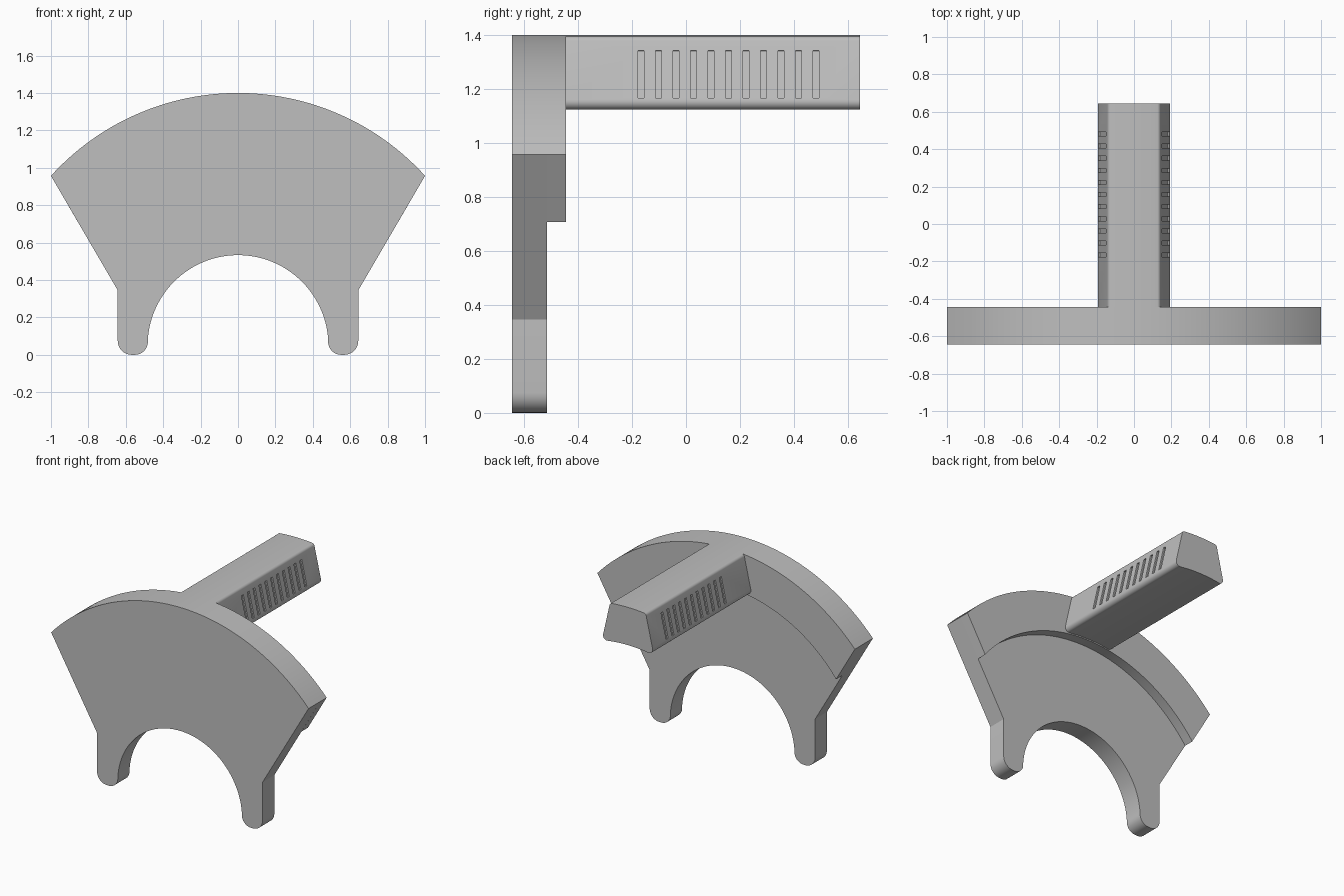
import bpy
import bmesh
from math import sin, cos, asin, atan2, tan, radians, sqrt
from mathutils import Vector, Matrix

old = bpy.data.objects.get("Cube")
if old:
    bpy.data.objects.remove(old, do_unlink=True)

grey = bpy.data.materials.new("plain_grey")
grey.use_nodes = True
GREY = (0.52, 0.52, 0.52, 1)
grey.diffuse_color = GREY
grey.node_tree.nodes["Principled BSDF"].inputs["Base Color"].default_value = GREY

ARC_Z = 0.05                       # shared centre height of all arcs
FRONT, STEP, BACK, TIP = -0.645, -0.515, -0.445, 0.645
R_OUT, R_RIM, R_GRIP, R_HOLE = 1.35, 1.077, 1.085, 0.483


def arc(r, a0, a1, n):
    """Points around the shared centre; angles measured from straight up."""
    return [(r * sin(a0 + (a1 - a0) * i / n), ARC_Z + r * cos(a0 + (a1 - a0) * i / n))
            for i in range(n + 1)]


def fillet(before, corner, after, r, n=8):
    """Replace a corner by a round of radius r."""
    c = Vector(corner)
    u, v = (Vector(before) - c).normalized(), (Vector(after) - c).normalized()
    half = u.angle(v) / 2
    mid = c + (u + v).normalized() * (r / sin(half))
    p, q = c + u * (r / tan(half)) - mid, c + v * (r / tan(half)) - mid
    turn = p.angle_signed(q)       # clockwise positive
    return [tuple(mid + Matrix.Rotation(-turn * i / n, 2) @ p) for i in range(n + 1)]


def rounded(points, radii):
    """Outline with the corners listed in radii {index: radius} rounded."""
    out = []
    for i, p in enumerate(points):
        if i in radii:
            out += fillet(points[i - 1], p, points[(i + 1) % len(points)], radii[i])
        else:
            out.append(p)
    return out


def finish(name, bm):
    bmesh.ops.recalc_face_normals(bm, faces=bm.faces)
    mesh = bpy.data.meshes.new(name)
    bm.to_mesh(mesh)
    bm.free()
    mesh.materials.append(grey)
    obj = bpy.data.objects.new(name, mesh)
    bpy.context.collection.objects.link(obj)
    return obj


def extrude(name, outline, y0, y1):
    bm = bmesh.new()
    face = bm.faces.new([bm.verts.new((x, y0, z)) for x, z in outline])
    new = bmesh.ops.extrude_face_region(bm, geom=[face])["geom"]
    moved = [g for g in new if isinstance(g, bmesh.types.BMVert)]
    bmesh.ops.translate(bm, verts=moved, vec=(0, y1 - y0, 0))
    return finish(name, bm)


def activate(obj):
    bpy.ops.object.select_all(action='DESELECT')
    obj.select_set(True)
    bpy.context.view_layer.objects.active = obj


# Fan-shaped plate with two rounded legs around a semicircular opening
edge = asin(1 / R_OUT)
hole = radians(86)
left_leg = [(0.643, 0.345), (0.643, 0), (0.481, 0)]
right_leg = [(-x, z) for x, z in reversed(left_leg)]
top = arc(R_OUT, -edge, edge, 64)
outline = top + left_leg + arc(R_HOLE, hole, -hole, 64) + right_leg
a, b = len(top), len(outline)
plate = extrude("fan_plate", rounded(outline, {a + 1: 0.075, a + 2: 0.07,
                                               b - 3: 0.07, b - 2: 0.075}), FRONT, STEP)

# Thicker band along the outer arc, its ends flush with the plate's sides
inner = atan2(0.854, sqrt(R_RIM ** 2 - 0.854 ** 2))
rim = extrude("rear_rim", top + arc(R_RIM, inner, -inner, 64), STEP, BACK)

# Tapered handle running back from the middle of the rim
crown, base = asin(0.139 / R_OUT), asin(0.202 / R_GRIP)
roof, belly = arc(R_OUT, -crown, crown, 8), arc(R_GRIP, base, -base, 8)
section = rounded(roof + belly, {0: 0.02, 8: 0.02, 9: 0.03, 17: 0.03})
handle = extrude("handle", section, BACK, TIP)

# Shallow grip slots down both slanted sides of the handle
hi, lo = Vector(roof[-1]), Vector(belly[0])
slope = (lo - hi).normalized()
centre = (hi + lo) / 2
bm = bmesh.new()
for side in (-1, 1):
    for i in range(11):
        place = (Matrix.Translation((side * centre.x, -0.166 + i * 0.0647, centre.y))
                 @ Matrix.Rotation(-side * atan2(slope.x, -slope.y), 4, 'Y')
                 @ Matrix.Diagonal((0.02, 0.022, 0.18, 1)))
        bmesh.ops.create_cube(bm, size=1, matrix=place)
cutter = finish("slot_cutter", bm)
cutter.hide_render = True
cut = handle.modifiers.new("grip_slots", 'BOOLEAN')
cut.operation, cut.solver, cut.object = 'DIFFERENCE', 'EXACT', cutter
activate(handle)
bpy.ops.object.modifier_apply(modifier=cut.name)
bpy.data.objects.remove(cutter, do_unlink=True)

for part in (plate, rim, handle):
    activate(part)
    bpy.ops.object.shade_smooth_by_angle(angle=radians(25))
